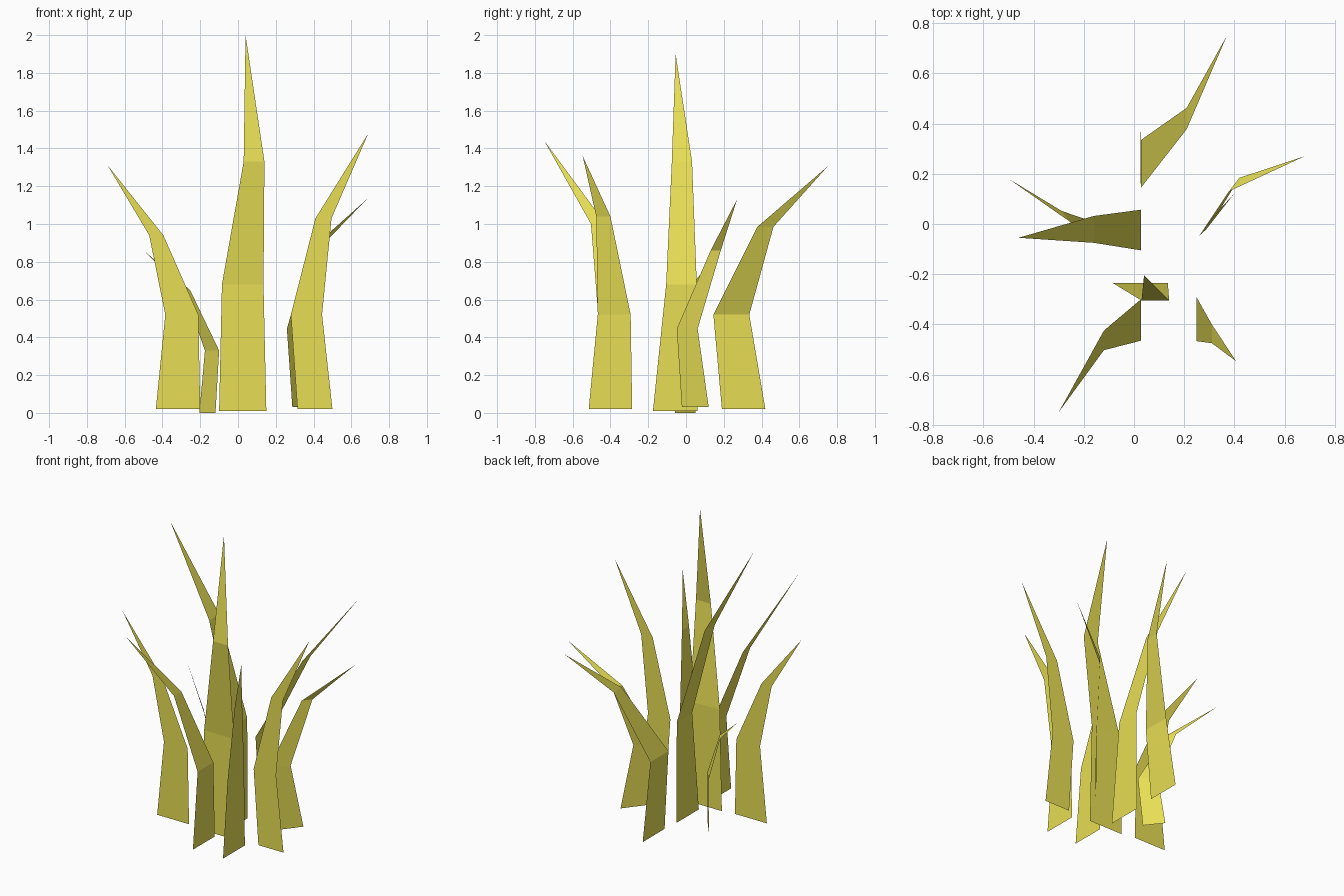
import bpy
from math import cos, sin, radians

mat = bpy.data.materials.new("dry_grass")
mat.diffuse_color = (0.80, 0.73, 0.09, 1)


def blade(name, angle, rows, tip):
    """Flat tapering blade. Rows are (start, end, offset, z): start and end run
    along the blade's width direction, offset is across it. Tip is (along, offset, z)."""
    c, s = cos(radians(angle)), sin(radians(angle))

    def point(a, off, z):
        return (a * c - off * s, a * s + off * c, z)

    verts = []
    for a0, a1, off, z in rows:
        verts += [point(a0, off, z), point(a1, off, z)]
    verts.append(point(*tip))
    faces = [(0, 1, 3, 2), (2, 3, 5, 4), (4, 5, 6)]
    mesh = bpy.data.meshes.new(name)
    mesh.from_pydata(verts, [], faces)
    mesh.materials.append(mat)
    obj = bpy.data.objects.new(name, mesh)
    bpy.context.collection.objects.link(obj)


# Blades whose width faces the front
blade("tall_front_blade", 0,
      [(-0.10, 0.15, -0.235, 0.01), (-0.085, 0.135, -0.235, 0.68), (0.03, 0.14, -0.305, 1.33)],
      (0.04, -0.205, 2.0))
blade("left_front_blade", 0,
      [(-0.435, -0.20, -0.23, 0.02), (-0.385, -0.21, -0.23, 0.52), (-0.47, -0.395, -0.23, 0.94)],
      (-0.69, -0.23, 1.31))
blade("right_front_blade", 0,
      [(0.315, 0.50, -0.235, 0.02), (0.28, 0.445, -0.235, 0.52), (0.41, 0.495, -0.235, 1.03)],
      (0.69, -0.235, 1.48))

# Blades whose width faces the side (offset is -x)
blade("tall_side_blade", 90,
      [(-0.175, 0.06, -0.028, 0.01), (-0.105, 0.057, -0.028, 0.68), (-0.075, 0.032, 0.16, 1.33)],
      (-0.055, 0.46, 1.9))
blade("back_side_blade", 90,
      [(0.19, 0.42, -0.025, 0.02), (0.145, 0.335, -0.028, 0.52), (0.378, 0.463, -0.21, 0.985)],
      (0.75, -0.37, 1.305))
blade("near_side_blade", 90,
      [(-0.515, -0.285, -0.028, 0.02), (-0.465, -0.30, -0.028, 0.52), (-0.503, -0.425, 0.12, 1.0)],
      (-0.75, 0.30, 1.44))
blade("near_right_side_blade", 90,
      [(-0.515, -0.285, -0.25, 0.02), (-0.467, -0.293, -0.25, 0.52), (-0.475, -0.40, -0.31, 1.04)],
      (-0.547, -0.407, 1.36))

# Diagonal blades
blade("right_diagonal_blade", 52,
      [(0.16, 0.34, -0.24, 0.03), (0.121, 0.261, -0.234, 0.445), (0.336, 0.404, -0.218, 0.86)],
      (0.632, -0.37, 1.13))
blade("small_left_diagonal_blade", -52,
      [(-0.166, -0.027, -0.13, 0.0), (-0.118, 0.004, -0.13, 0.33), (-0.218, -0.162, -0.195, 0.65)],
      (-0.45, -0.283, 0.86))
